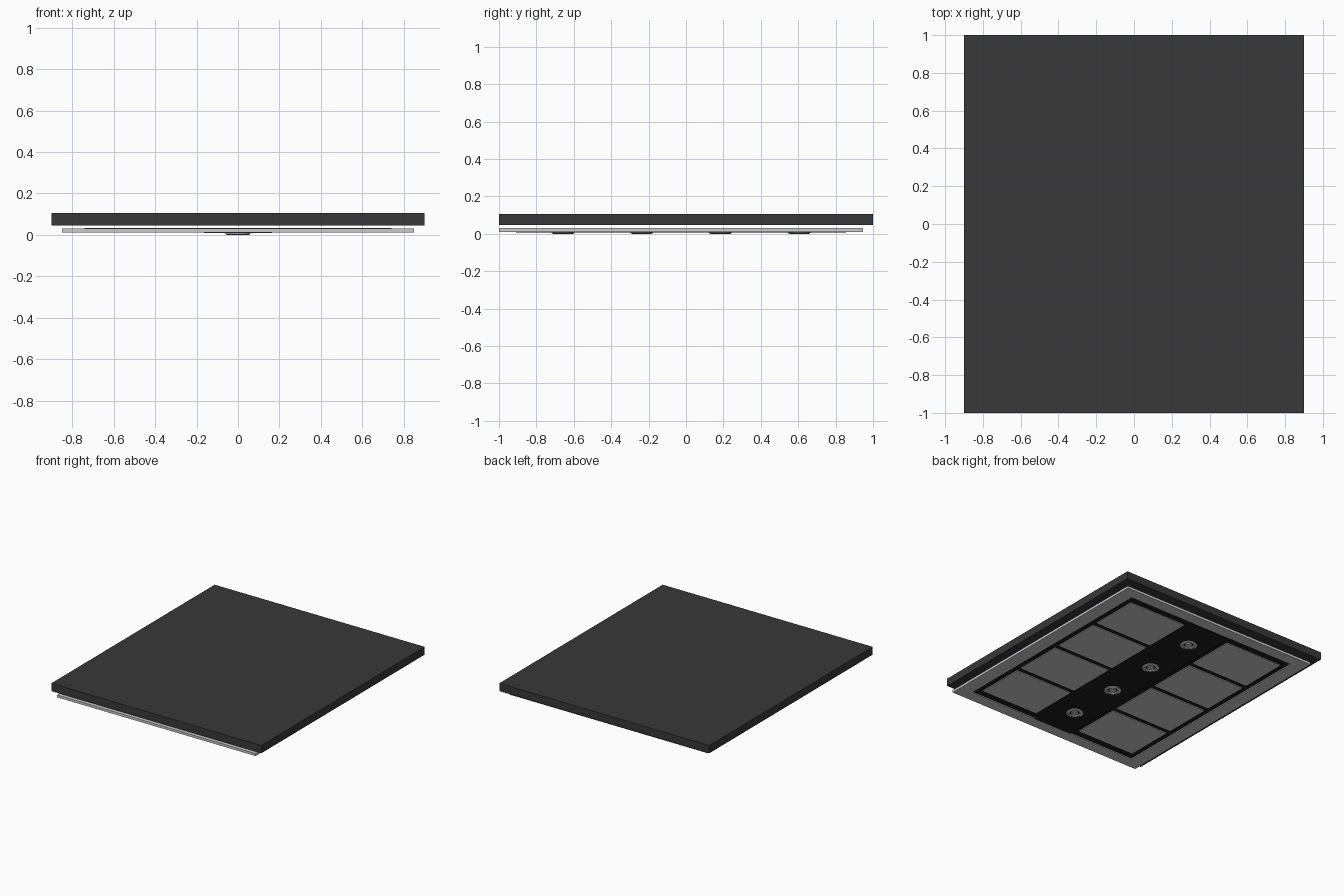
import bpy, bmesh, math

if "Cube" in bpy.data.objects:
    bpy.data.objects.remove(bpy.data.objects["Cube"])


def material(name, c):
    m = bpy.data.materials.new(name)
    m.diffuse_color = (c[0], c[1], c[2], 1)
    m.use_nodes = True
    m.node_tree.nodes["Principled BSDF"].inputs["Base Color"].default_value = m.diffuse_color
    return m


DARK = material("dark_grey", (0.04, 0.04, 0.042))
BLACK = material("near_black", (0.012, 0.012, 0.012))


def finish(bm, name, mat=None):
    bmesh.ops.recalc_face_normals(bm, faces=bm.faces)
    me = bpy.data.meshes.new(name)
    bm.to_mesh(me)
    bm.free()
    ob = bpy.data.objects.new(name, me)
    bpy.context.collection.objects.link(ob)
    if mat:
        me.materials.append(mat)
    return ob


def box(name, x0, x1, y0, y1, z0, z1, mat=None):
    bm = bmesh.new()
    bmesh.ops.create_cube(bm, size=1)
    for v in bm.verts:
        v.co = ((x0 + x1) / 2 + v.co.x * (x1 - x0),
                (y0 + y1) / 2 + v.co.y * (y1 - y0),
                (z0 + z1) / 2 + v.co.z * (z1 - z0))
    return finish(bm, name, mat)


def frame(name, outer, inner, z0, z1, mat=None):
    # rectangular ring, each rectangle given as x0, x1, y0, y1
    bm = bmesh.new()
    loops = []
    for r, z in ((outer, z0), (inner, z0), (inner, z1), (outer, z1)):
        x0, x1, y0, y1 = r
        loops.append([bm.verts.new((x, y, z)) for x, y in
                      ((x0, y0), (x1, y0), (x1, y1), (x0, y1))])
    for k in range(4):
        a, b = loops[k], loops[(k + 1) % 4]
        for i in range(4):
            j = (i + 1) % 4
            bm.faces.new((a[i], a[j], b[j], b[i]))
    return finish(bm, name, mat)


def lathe(name, profile, x, y, mat=None, n=32):
    bm = bmesh.new()
    vs = [bm.verts.new((r, 0, z)) for r, z in profile]
    es = [bm.edges.new(p) for p in zip(vs, vs[1:])]
    bmesh.ops.spin(bm, geom=vs + es, cent=(0, 0, 0), axis=(0, 0, 1),
                   angle=2 * math.pi, steps=n)
    bmesh.ops.remove_doubles(bm, verts=bm.verts, dist=1e-5)
    ob = finish(bm, name, mat)
    ob.location = (x, y, 0)
    bpy.ops.object.select_all(action='DESELECT')
    ob.select_set(True)
    bpy.context.view_layer.objects.active = ob
    bpy.ops.object.shade_smooth_by_angle(angle=math.radians(30))
    return ob


# upper ceiling slab
box("ceiling_slab", -0.9, 0.9, -1, 1, 0.046, 0.106, DARK)

# suspended border frame and its dark backing
frame("border_frame", (-0.85, 0.85, -1, 0.945),
      (-0.74, 0.74, -0.91, 0.855), 0.011, 0.03)
box("backing_plate", -0.74, 0.74, -0.91, 0.855, 0.018, 0.032, BLACK)

# dark strip carrying the spotlights
box("centre_strip", -0.165, 0.165, -0.91, 0.855, 0.008, 0.018, BLACK)

# diffuser panels either side, spotlights down the middle
for i in range(4):
    y = -0.658 + 0.421 * i
    for side, x0, x1 in (("right", 0.2, 0.695), ("left", -0.695, -0.2)):
        box(f"diffuser_panel_{side}_{i}", x0, x1, y - 0.19, y + 0.19,
            0.013, 0.018)
    lathe(f"spotlight_ring_{i}",
          [(0.06, 0.008), (0.06, 0.004), (0.052, 0), (0.04, 0),
           (0.034, 0.006), (0.034, 0.008)], 0, y)
    lathe(f"spotlight_lens_{i}",
          [(0.027, 0.008), (0.024, 0.003), (0, 0.002)], 0, y)
